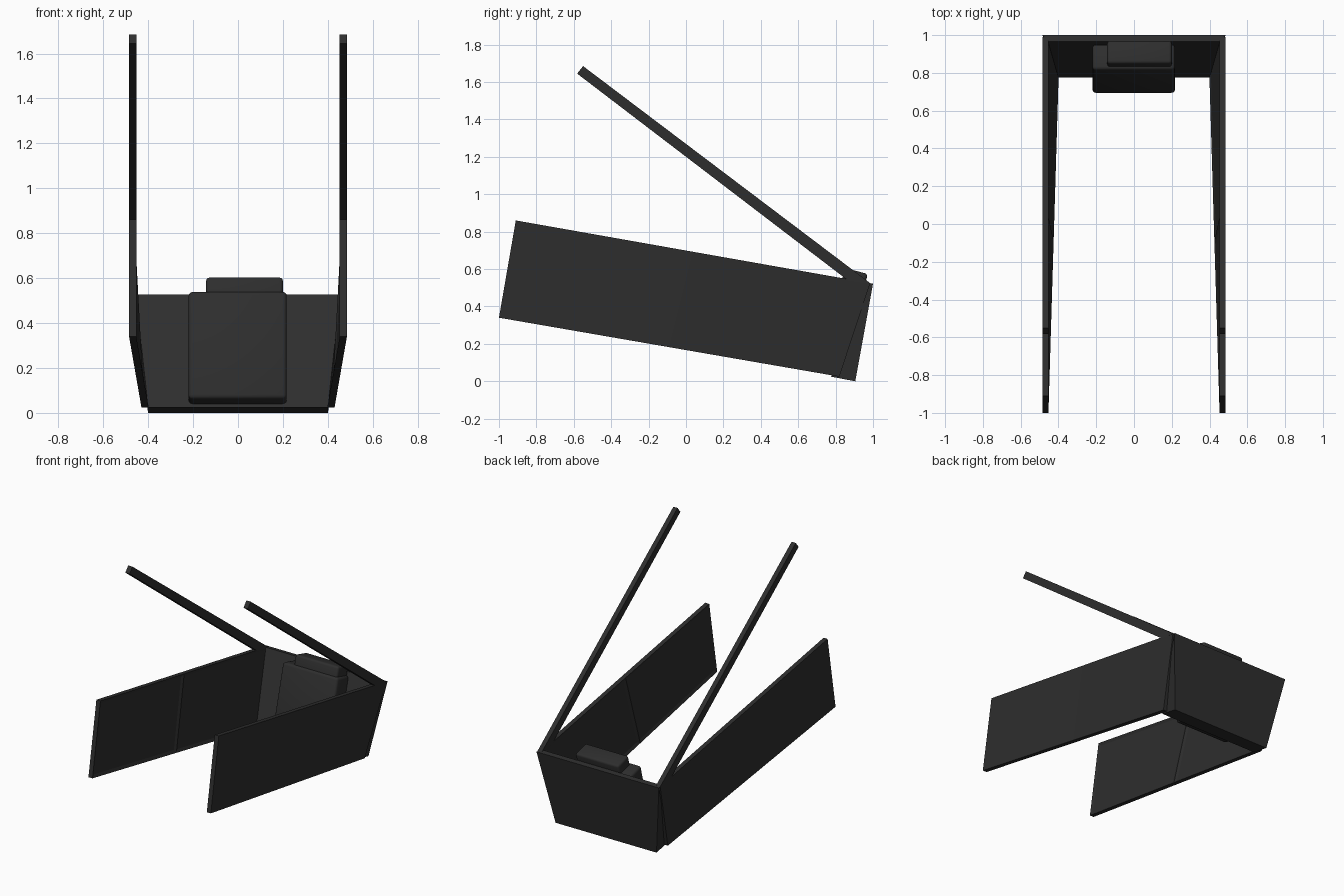
import bpy, bmesh, math
from mathutils import Vector, Matrix

if "Cube" in bpy.data.objects:
    bpy.data.objects.remove(bpy.data.objects["Cube"])

dark = bpy.data.materials.new("charcoal")
dark.diffuse_color = (0.027, 0.027, 0.027, 1)
dark.use_nodes = True
dark.node_tree.nodes["Principled BSDF"].inputs["Base Color"].default_value = dark.diffuse_color


def finish(bm, name, mirror=False):
    bmesh.ops.recalc_face_normals(bm, faces=bm.faces)
    me = bpy.data.meshes.new(name)
    bm.to_mesh(me)
    bm.free()
    me.materials.append(dark)
    ob = bpy.data.objects.new(name, me)
    bpy.context.collection.objects.link(ob)
    if mirror:
        ob.modifiers.new("mirror", 'MIRROR').use_axis[0] = True
    return ob


def loft(bm, rings):
    """Closed skin through equal-length vertex rings, capped at both ends."""
    rs = [[bm.verts.new(p) for p in r] for r in rings]
    n = len(rs[0])
    faces = []
    for a, b in zip(rs, rs[1:]):
        faces += [bm.faces.new((a[i], a[(i + 1) % n], b[(i + 1) % n], b[i])) for i in range(n)]
    bm.faces.new(rs[0])
    bm.faces.new(rs[-1])
    return faces


# side panels: slightly twisted slabs with two recessed fields inside
def section(t):
    top = Vector((0.485, -0.91, 0.86)).lerp(Vector((0.485, 0.985, 0.525)), t)
    bot = Vector((0.485, -1.0, 0.34)).lerp(Vector((0.43, 0.82, 0.025)), t)
    inward = Vector((-0.032, 0, 0))
    return [top, bot, bot + inward, top + inward]


bm = bmesh.new()
faces = loft(bm, [section(t) for t in (0, 0.5, 1)])
inner = [faces[2], faces[6]]
bmesh.ops.recalc_face_normals(bm, faces=bm.faces)
bmesh.ops.inset_individual(bm, faces=inner, thickness=0.03, depth=-0.007)
finish(bm, "side_panel", True)

# back panel: wedge, thin at the top and thick at the bottom
bm = bmesh.new()
loft(bm, [[(s * 0.485, 1.0, 0.522), (s * 0.40, 0.905, 0.0),
           (s * 0.40, 0.775, 0.025), (s * 0.455, 0.965, 0.528)] for s in (-1, 1)])
finish(bm, "back_panel")

# raised poles running forward from the rear corners
bm = bmesh.new()
loft(bm, [[(x, -0.55, 1.685), (x, -0.582, 1.645), (x, 0.865, 0.54), (x, 0.99, 0.521)]
          for x in (0.452, 0.485)])
finish(bm, "pole", True)


# rounded pack and its cap, leaning with the back panel
def block(name, x0, x1, y, z, depth, height, bevel):
    bm = bmesh.new()
    bmesh.ops.create_cube(bm, size=1)
    bmesh.ops.translate(bm, verts=bm.verts, vec=(0, 0.5, 0.5))
    bmesh.ops.scale(bm, verts=bm.verts, vec=(x1 - x0, depth, height))
    bmesh.ops.bevel(bm, geom=bm.edges[:], offset=bevel, segments=3, profile=0.5, affect='EDGES')
    m = Matrix.Translation(((x0 + x1) / 2, y, z)) @ Matrix.Rotation(math.radians(-15), 4, 'X')
    bmesh.ops.transform(bm, matrix=m, verts=bm.verts)
    ob = finish(bm, name)
    bpy.context.view_layer.objects.active = ob
    ob.select_set(True)
    bpy.ops.object.shade_smooth_by_angle(angle=math.radians(40))
    ob.select_set(False)


block("pack_body", -0.22, 0.217, 0.69, 0.065, 0.14, 0.495, 0.018)
block("pack_cap", -0.142, 0.2, 0.82, 0.49, 0.125, 0.12, 0.015)
